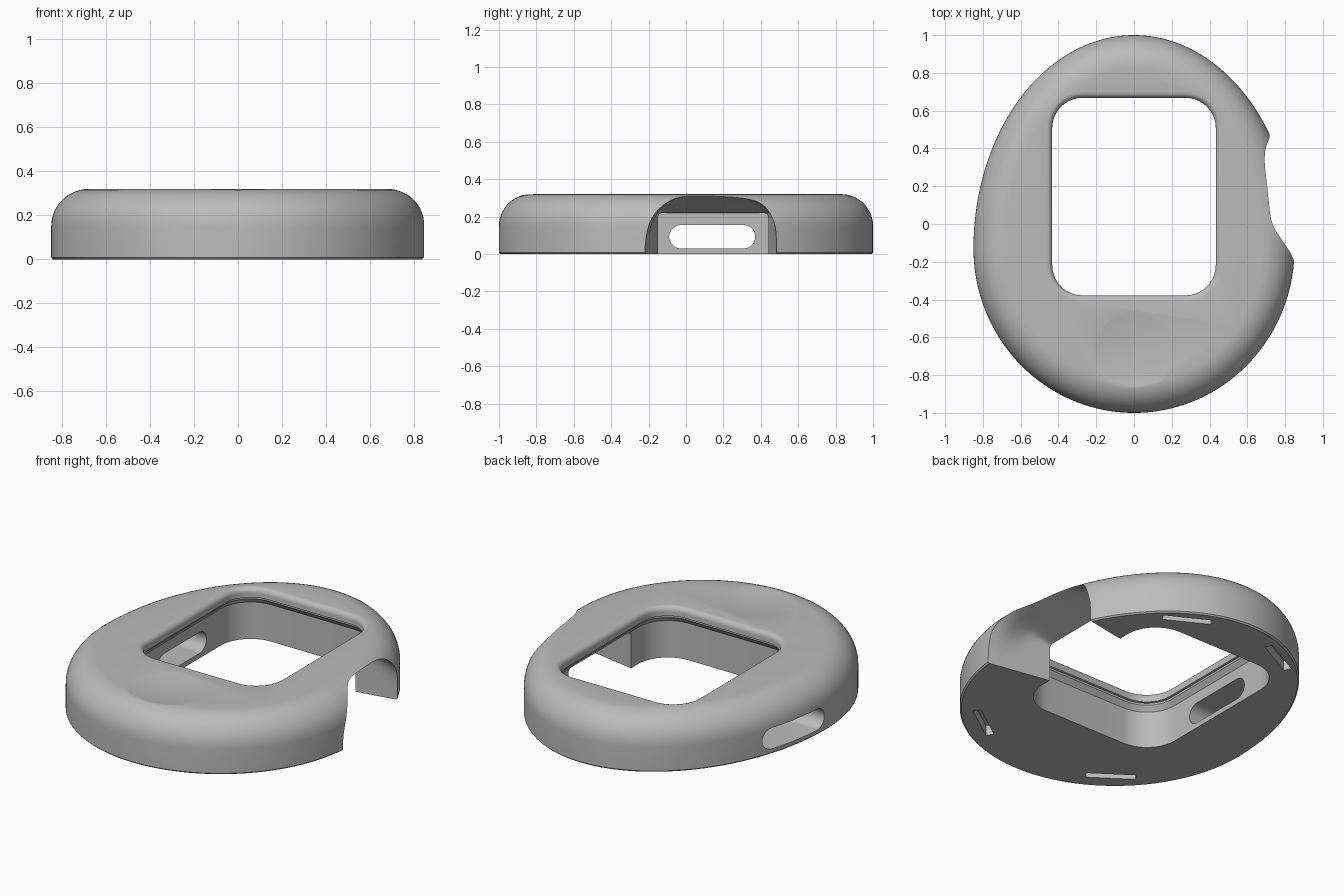
import bpy, bmesh, math
from mathutils import Vector, Matrix

if "Cube" in bpy.data.objects:
    bpy.data.objects.remove(bpy.data.objects["Cube"])

grey = bpy.data.materials.new("light grey")
grey.diffuse_color = (0.5, 0.5, 0.5, 1)
grey.use_nodes = True
grey.node_tree.nodes["Principled BSDF"].inputs["Base Color"].default_value = grey.diffuse_color


def loft(name, rings):
    """Closed solid through rings of matching point counts."""
    bm = bmesh.new()
    rows = [[bm.verts.new(p) for p in r] for r in rings]
    n = len(rows[0])
    for a, b in zip(rows, rows[1:]):
        for i in range(n):
            j = (i + 1) % n
            bm.faces.new((a[i], a[j], b[j], b[i]))
    bm.faces.new(rows[0][::-1])
    bm.faces.new(rows[-1])
    bmesh.ops.recalc_face_normals(bm, faces=bm.faces)
    me = bpy.data.meshes.new(name)
    bm.to_mesh(me)
    bm.free()
    me.materials.append(grey)
    ob = bpy.data.objects.new(name, me)
    bpy.context.collection.objects.link(ob)
    return ob


def egg(inset, z, n=160):
    """Egg outline moved inward along its normals."""
    pts = []
    for i in range(n):
        t = 2 * math.pi * i / n
        c, s = math.cos(t), math.sin(t)
        b = 1.13 if s > 0 else 0.87
        nrm = Vector((c / 0.85, s / b)).normalized()
        pts.append((0.85 * c - nrm.x * inset, -0.13 + b * s - nrm.y * inset, z))
    return pts


def rounded(hx, hy, r, steps=10):
    """Rounded rectangle as 2D points around the origin."""
    pts = []
    for k, (sx, sy) in enumerate(((1, 1), (-1, 1), (-1, -1), (1, -1))):
        for i in range(steps + 1):
            a = math.pi / 2 * (k + i / steps)
            pts.append((sx * (hx - r) + r * math.cos(a),
                        sy * (hy - r) + r * math.sin(a)))
    return pts


def window(grow, z):
    return [(x, y + 0.145, z) for x, y in
            rounded(0.433 + grow, 0.523 + grow, 0.16 + grow)]


def cut(body, cutter):
    m = body.modifiers.new("cut", 'BOOLEAN')
    m.operation, m.solver, m.object = 'DIFFERENCE', 'EXACT', cutter
    bpy.context.view_layer.objects.active = body
    bpy.ops.object.modifier_apply(modifier=m.name)
    bpy.data.objects.remove(cutter)


# Egg-shaped shell with a large rounded top edge
R, H = 0.17, 0.32
rings = [egg(0.008, 0), egg(0, 0.008)]
for i in range(13):
    a = math.pi / 2 * i / 12
    rings.append(egg(R * (1 - math.cos(a)), H - R + R * math.sin(a)))
body = loft("case_body", rings)

# Cavity with a lip, and a window whose upper rim is rounded over
f = 0.03
rings = [window(0.035, -0.1), window(0.035, 0.22), window(0.012, 0.25),
         window(0.012, 0.262), window(0, 0.264)]
for i in range(7):
    a = math.pi / 2 * i / 6
    rings.append(window(f * (1 - math.cos(a)), H - f + f * math.sin(a)))
rings.append(window(f, 0.45))
cut(body, loft("window_cutter", rings))

# Flared opening through the right wall
def arch(x, t):
    half, top, e = 0.295 + 0.07 * t, 0.22 + 0.14 * t, 2 / (2.4 + 20 * (1 - t) ** 3)
    pts = [(x, 0.145 + half, -0.1)]
    for i in range(33):
        a = math.pi * i / 32
        c, s = math.cos(a), max(math.sin(a), 0)
        pts.append((x, 0.145 + half * math.copysign(abs(c) ** e, c), top * s ** e))
    return pts + [(x, 0.145 - half, -0.1)]


rings = [arch(0.2, 0)] + [arch(0.465 + 0.385 * i / 10, i / 10) for i in range(11)]
rings.append(arch(1.0, 1))
cut(body, loft("opening_cutter", rings))

# Stadium slot through the left wall
slot = rounded(0.23, 0.0625, 0.0624)
cut(body, loft("slot_cutter", [[(x, y + 0.14, z + 0.0925) for y, z in slot]
                               for x in (-1.0, -0.3)]))

# Shallow thumb dimple on the top
depth, rad = 0.016, 0.215
big = (rad ** 2 + depth ** 2) / (2 * depth)
rings = []
for i in range(1, 15):
    r = rad * 1.2 * i / 14
    z = H - depth + big - math.sqrt(big * big - r * r)
    rings.append([(r * math.cos(k * math.pi / 32), -0.675 + r * math.sin(k * math.pi / 32), z)
                  for k in range(64)])
rings.append([(x, y, 0.5) for x, y, z in rings[-1]])
cut(body, loft("dimple_cutter", rings))

# Four narrow slots in the underside, following the outline
for x, y, ang in ((0.32, 0.83, -28), (-0.32, 0.83, 28),
                  (0.45, -0.73, 35), (-0.45, -0.73, -35)):
    m = Matrix.Translation((x, y, 0)) @ Matrix.Rotation(math.radians(ang), 4, 'Z')
    box = [(-0.135, -0.022), (0.135, -0.022), (0.135, 0.022), (-0.135, 0.022)]
    cut(body, loft("base_slot_cutter",
                   [[m @ Vector((u, v, z)) for u, v in box] for z in (-0.1, 0.06)]))

# Smooth shading with crisp edges
bpy.ops.object.select_all(action='DESELECT')
body.select_set(True)
bpy.context.view_layer.objects.active = body
bpy.ops.object.shade_smooth_by_angle(angle=math.radians(30))
